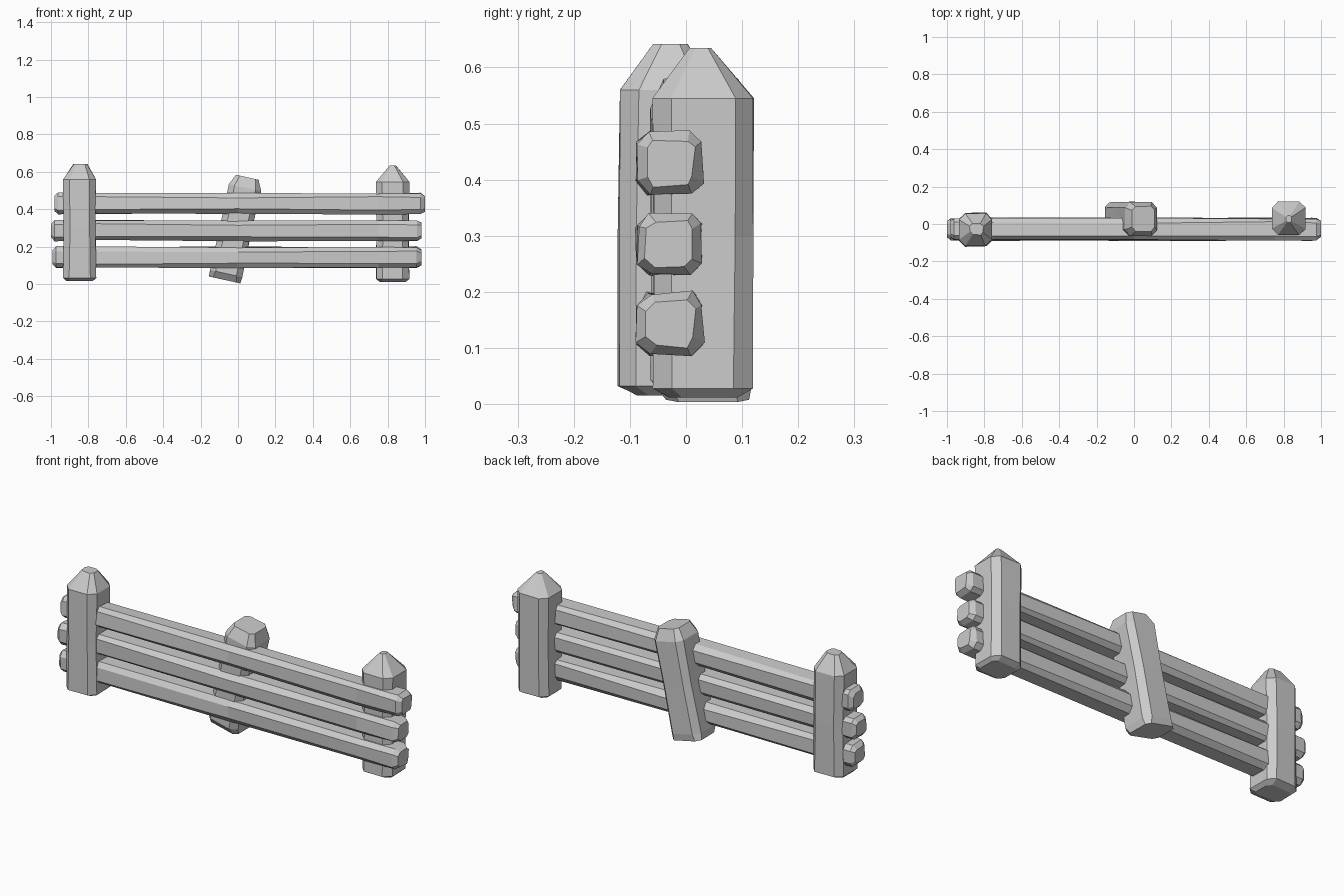
import bpy, bmesh, math, random
from mathutils import Matrix, Vector

cube = bpy.data.objects.get("Cube")
if cube:
    bpy.data.objects.remove(cube, do_unlink=True)

random.seed(4)
wood = bpy.data.materials.new("grey_wood")
wood.use_nodes = True
GREY = (0.6, 0.6, 0.6, 1)
wood.diffuse_color = GREY
wood.node_tree.nodes["Principled BSDF"].inputs["Base Color"].default_value = GREY


def ring_points(hu, hv, cut):
    """Rectangle with cut corners, as eight points."""
    a, b = hu - cut, hv - cut
    return [(a, -hv), (hu, -b), (hu, b), (a, hv),
            (-a, hv), (-hu, b), (-hu, -b), (-a, -hv)]


def hewn_beam(name, rings, matrix, rough):
    """Loft rings of (height, half u, half v, cut, shift u, shift v) along local z."""
    bm = bmesh.new()
    loops = []
    for h, hu, hv, cut, su, sv in rings:
        loops.append([bm.verts.new((u + su + random.uniform(-rough, rough),
                                    v + sv + random.uniform(-rough, rough), h))
                      for u, v in ring_points(hu, hv, cut)])
    for low, high in zip(loops, loops[1:]):
        for i in range(8):
            j = (i + 1) % 8
            bm.faces.new((low[i], low[j], high[j], high[i]))
    bm.faces.new(loops[0][::-1])
    bm.faces.new(loops[-1])
    bmesh.ops.recalc_face_normals(bm, faces=bm.faces)
    mesh = bpy.data.meshes.new(name)
    bm.to_mesh(mesh)
    bm.free()
    mesh.materials.append(wood)
    obj = bpy.data.objects.new(name, mesh)
    obj.matrix_world = matrix
    bpy.context.collection.objects.link(obj)
    return obj


# Upright end posts with pointed tops
hewn_beam("right_post", [
    (0.015, 0.07, 0.055, 0.02, 0, 0),
    (0.032, 0.088, 0.09, 0.032, 0, 0),
    (0.30, 0.084, 0.09, 0.032, 0, 0),
    (0.56, 0.088, 0.088, 0.034, 0, 0),
    (0.642, 0.036, 0.03, 0.015, 0.005, 0.003),
], Matrix.Translation((-0.847, -0.03, 0)), 0.002)

hewn_beam("left_post", [
    (0.012, 0.07, 0.06, 0.02, 0, 0),
    (0.028, 0.088, 0.089, 0.034, 0, 0),
    (0.30, 0.085, 0.089, 0.032, 0, 0),
    (0.545, 0.092, 0.09, 0.034, 0, 0),
    (0.635, 0.015, 0.018, 0.007, 0, -0.005),
], Matrix.Translation((0.827, 0.031, 0)), 0.002)

# Leaning middle post with a blunt top
lean = Matrix.Translation((-0.072, 0.028, 0.022)) @ Matrix.Rotation(math.radians(12.5), 4, 'Y')
hewn_beam("middle_post", [
    (0, 0.084, 0.074, 0.02, 0, 0.012),
    (0.035, 0.088, 0.09, 0.03, 0, 0),
    (0.28, 0.084, 0.09, 0.03, 0, 0),
    (0.505, 0.088, 0.09, 0.03, 0, 0),
    (0.562, 0.062, 0.066, 0.02, 0, 0),
], lean, 0.002)

# Three long rails, local u -> -z, local v -> y, local z -> x
along_x = Matrix.Rotation(math.radians(90), 4, 'Y')
RAILS = [("bottom_rail", 0.143, -0.992, 0.98),
         ("middle_rail", 0.286, -1.0, 0.982),
         ("top_rail", 0.430, -0.982, 1.0)]
for name, z, x0, x1 in RAILS:
    hewn_beam(name, [
        (x0, 0.038, 0.04, 0.014, 0, 0),
        (x0 + 0.02, 0.056, 0.058, 0.022, 0, 0),
        (-0.75, 0.054, 0.059, 0.02, 0, 0),
        (0.0, 0.054, 0.059, 0.025, 0, 0),
        (0.75, 0.054, 0.059, 0.02, 0, 0),
        (x1 - 0.025, 0.056, 0.058, 0.022, 0, 0),
        (x1, 0.04, 0.042, 0.014, 0, 0),
    ], Matrix.Translation((0, -0.028, z)) @ along_x, 0.004)
